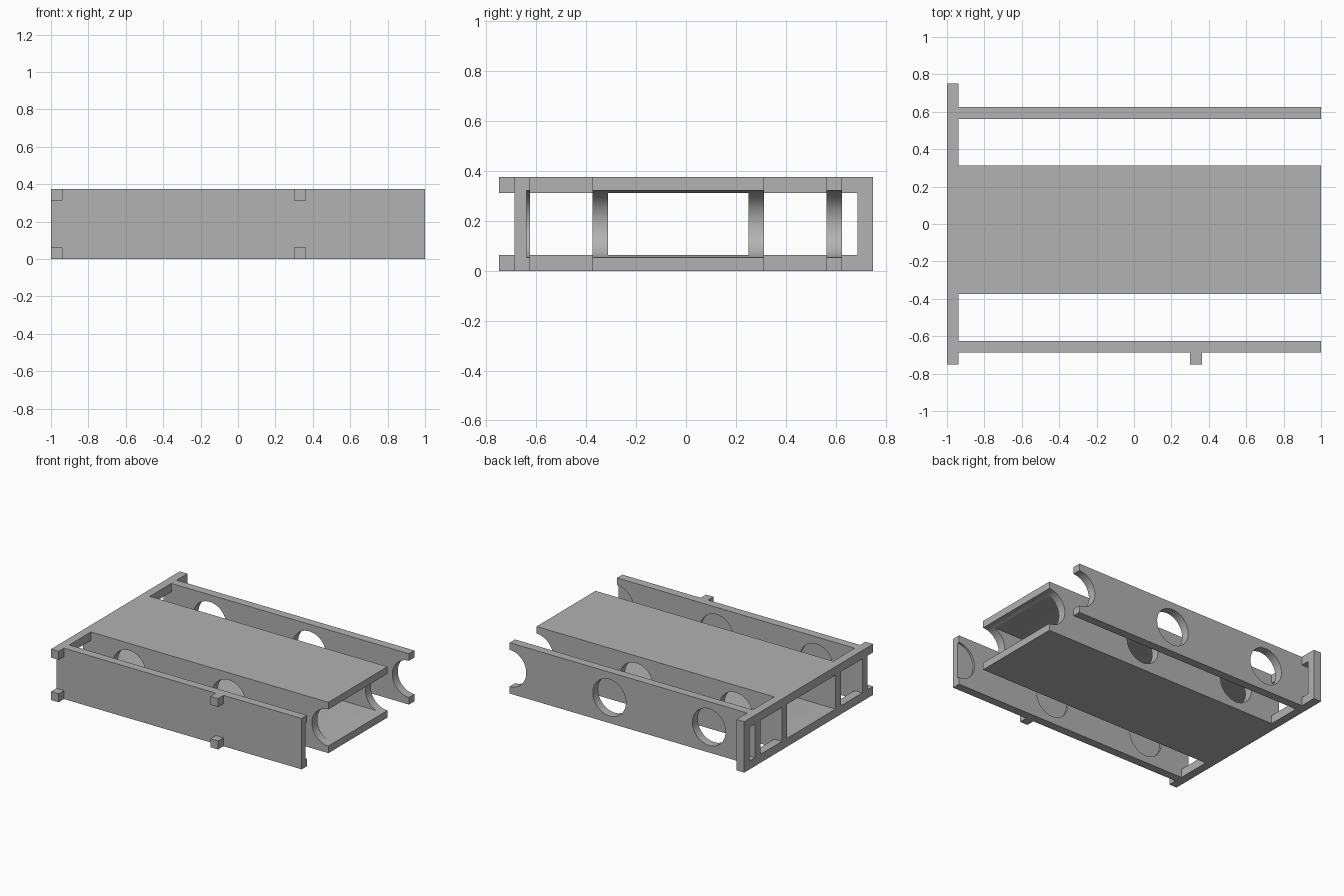
import bpy
import bmesh
from math import radians
from mathutils import Matrix, Vector

U = 0.0625            # wall thickness, the module of the whole frame
H = 6 * U             # overall height
HOLE_R = 0.135
HOLE_X = (-10 * U, 3 * U, 16 * U)

if "Cube" in bpy.data.objects:
    bpy.data.objects.remove(bpy.data.objects["Cube"], do_unlink=True)

grey = bpy.data.materials.new("plain_grey")
grey.use_nodes = True
colour = (0.445, 0.445, 0.445, 1)
grey.diffuse_color = colour
grey.node_tree.nodes["Principled BSDF"].inputs["Base Color"].default_value = colour


def add_box(bm, x, y, z):
    """Box spanning the given (low, high) ranges."""
    lo, hi = Vector((x[0], y[0], z[0])), Vector((x[1], y[1], z[1]))
    mat = Matrix.Translation((lo + hi) / 2) @ Matrix.Diagonal((*(hi - lo), 1))
    bmesh.ops.create_cube(bm, size=1, matrix=mat)


def finish(name, bm, helper=False):
    mesh = bpy.data.meshes.new(name)
    bm.to_mesh(mesh)
    bm.free()
    mesh.materials.append(grey)
    obj = bpy.data.objects.new(name, mesh)
    bpy.context.collection.objects.link(obj)
    if helper:
        obj.hide_render = True
    return obj


def box(name, x, y, z, helper=False):
    bm = bmesh.new()
    add_box(bm, x, y, z)
    return finish(name, bm, helper)


def cut(obj, cutter):
    mod = obj.modifiers.new("cut", "BOOLEAN")
    mod.operation = "DIFFERENCE"
    mod.solver = "EXACT"
    mod.object = cutter
    bpy.context.view_layer.objects.active = obj
    bpy.ops.object.modifier_apply(modifier=mod.name)


inner_x, full_z, open_z = (-15 * U, 1), (0, H), (U, H - U)

# Cross bores: through the inner walls, blind pockets in the front wall
bm = bmesh.new()
y0, y1 = -0.64, 0.7
for x in HOLE_X:
    mat = Matrix.Translation((x, (y0 + y1) / 2, H / 2)) @ Matrix.Rotation(radians(90), 4, "X")
    bmesh.ops.create_cone(bm, cap_ends=True, segments=64, radius1=HOLE_R,
                          radius2=HOLE_R, depth=y1 - y0, matrix=mat)
bores = finish("bore_cutter", bm, True)

# Long walls and the hollow centre box
front_wall = box("front_wall", inner_x, (-11 * U, -10 * U), full_z)
back_wall = box("back_wall", inner_x, (9 * U, 10 * U), full_z)
centre_box = box("centre_box", inner_x, (-6 * U, 5 * U), full_z)
channel = box("channel_cutter", (-1.2, 1.2), (-5 * U, 4 * U), open_z, True)
cut(centre_box, channel)

# End plate with windows and an open notch at the front edge
end_plate = box("end_plate", (-1, -15 * U), (-12 * U, 12 * U), full_z)
bm = bmesh.new()
for a, b in ((-13, -11), (-10, -6), (-5, 4), (5, 9), (10, 11)):
    add_box(bm, (-1.2, -0.8), (a * U, b * U), open_z)
windows = finish("window_cutter", bm, True)
cut(end_plate, windows)

for wall in (front_wall, back_wall, centre_box):
    cut(wall, bores)

# Locating tabs on the front wall
for level, z in (("lower", (0, U)), ("upper", (H - U, H))):
    box(level + "_front_tab", (0.3, 0.3 + U), (-12 * U, -11 * U), z)

# Smooth bores, crisp corners
for obj in (front_wall, back_wall, centre_box):
    bpy.ops.object.select_all(action="DESELECT")
    obj.select_set(True)
    bpy.context.view_layer.objects.active = obj
    bpy.ops.object.shade_smooth_by_angle(angle=radians(30))

for helper in (bores, channel, windows):
    bpy.data.objects.remove(helper, do_unlink=True)
